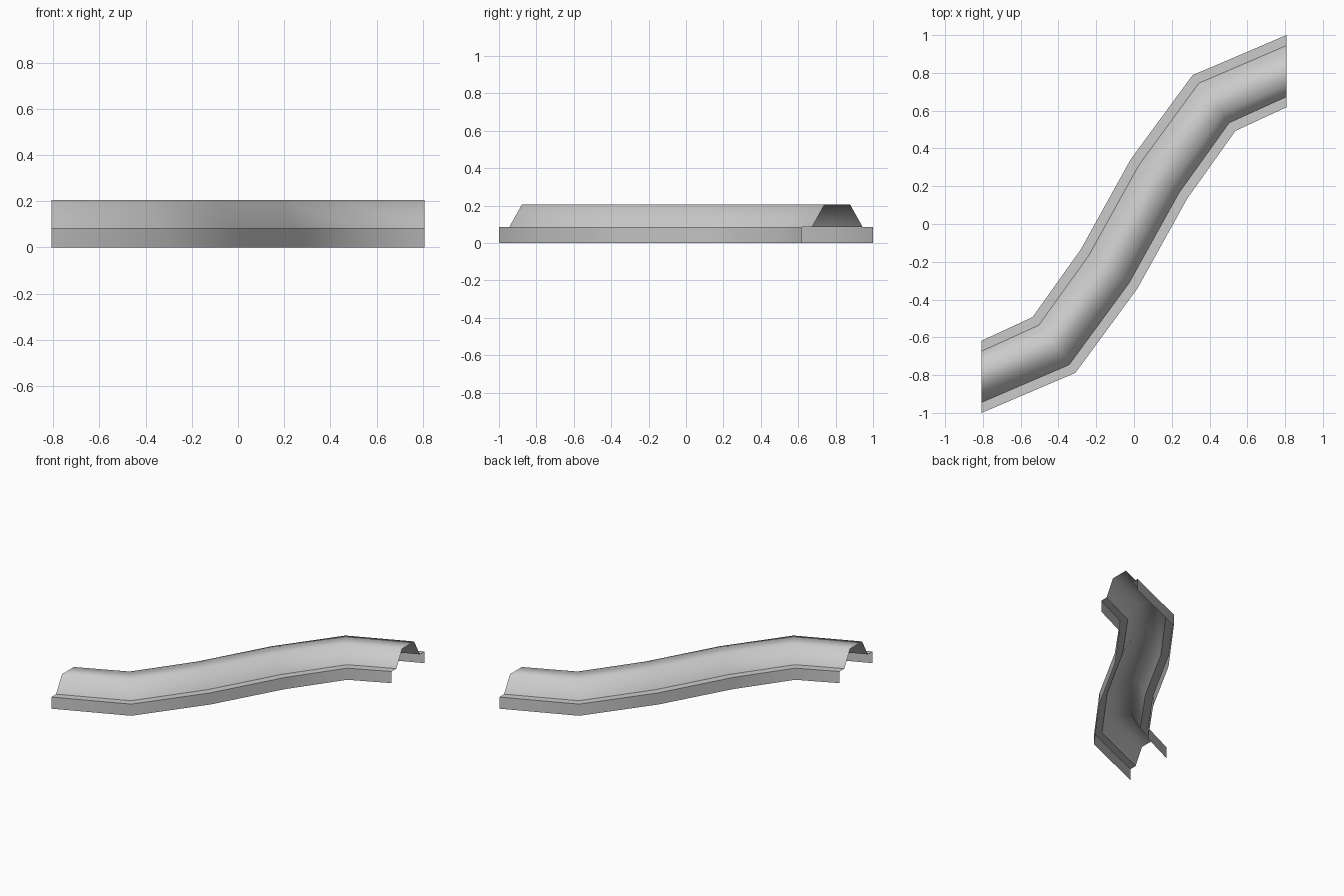
import bpy
import bmesh
from mathutils import Vector

cube = bpy.data.objects.get("Cube")
if cube:
    bpy.data.objects.remove(cube, do_unlink=True)

# Painted metal
grey = bpy.data.materials.new("plain_grey")
grey.use_nodes = True
colour = (0.6, 0.6, 0.6, 1)
grey.diffuse_color = colour
grey.node_tree.nodes["Principled BSDF"].inputs["Base Color"].default_value = colour

# Back rim of the winding channel; the front rim is its half-turn copy
back_rim = [Vector(p) for p in [(-0.807, -0.618), (-0.537, -0.493), (-0.282, -0.135),
                                (-0.017, 0.343), (0.31, 0.788), (0.807, 1.0)]]
front_rim = [-p for p in reversed(back_rim)]

# Cross-section: share of the width, height (skirt, ledge, slope, top, mirrored)
half = [(0, 0), (0, 0.085), (0.145, 0.085), (0.32, 0.205)]
profile = half + [(1 - t, z) for t, z in reversed(half)]
sharp_rows = (1, 2, 5, 6)

# Sweep the cross-section along the two rims as an open sheet
bm = bmesh.new()
rows = [[bm.verts.new((*a.lerp(b, t), z)) for a, b in zip(back_rim, front_rim)]
        for t, z in profile]
for low, high in zip(rows, rows[1:]):
    for i in range(len(back_rim) - 1):
        face = bm.faces.new((low[i], high[i], high[i + 1], low[i + 1]))
        face.smooth = True

# Crisp creases along the ledges, soft shoulders on top
for r in sharp_rows:
    for a, b in zip(rows[r], rows[r][1:]):
        bm.edges.get((a, b)).smooth = False

bm.normal_update()
if sum(f.normal.z for f in bm.faces) < 0:
    bmesh.ops.reverse_faces(bm, faces=bm.faces[:])
mesh = bpy.data.meshes.new("winding_channel_cover")
bm.to_mesh(mesh)
bm.free()
mesh.materials.append(grey)
cover = bpy.data.objects.new("winding_channel_cover", mesh)
bpy.context.collection.objects.link(cover)
